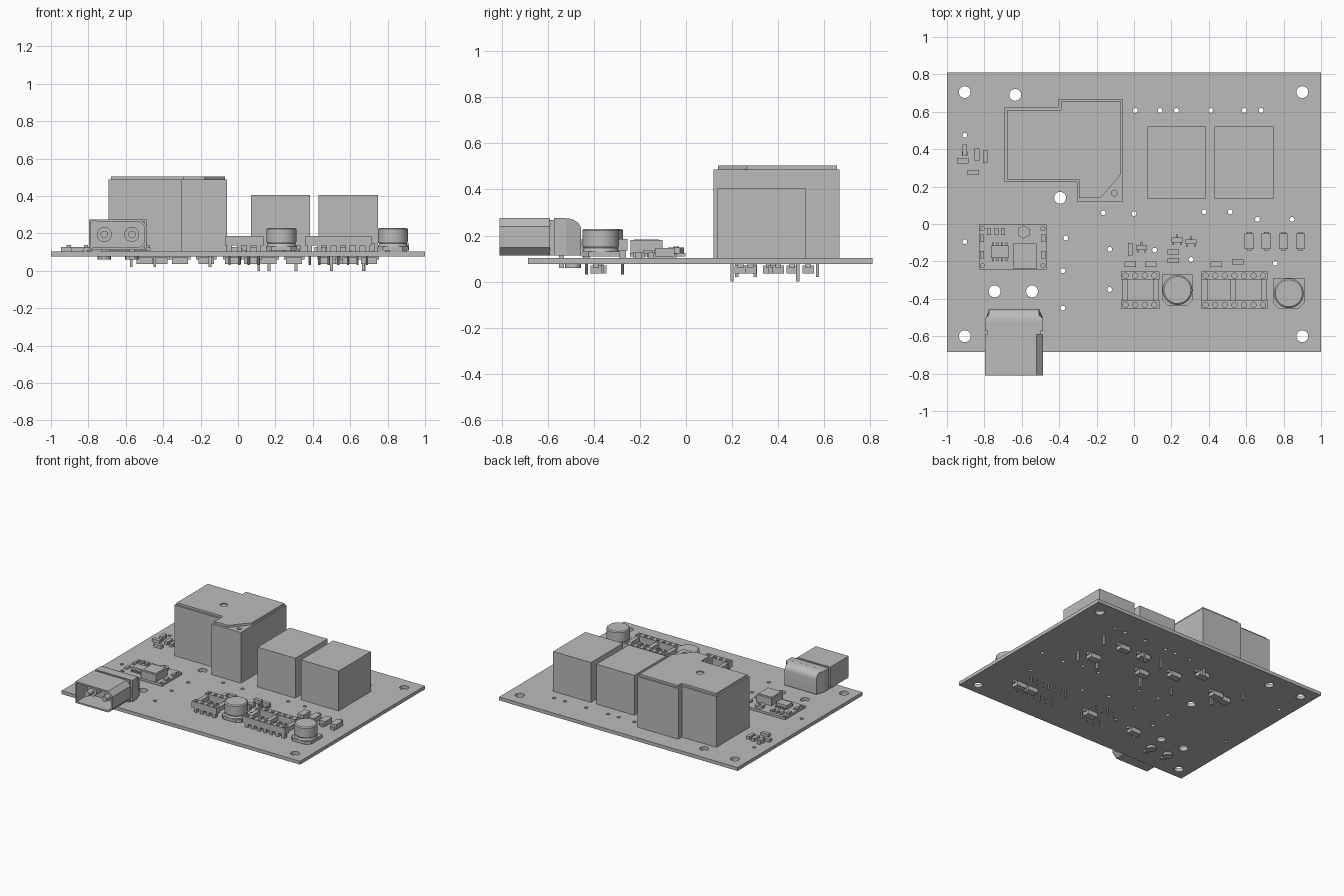
import bpy
import bmesh
import math
from mathutils import Matrix, Vector

cube = bpy.data.objects.get("Cube")
if cube:
    bpy.data.objects.remove(cube, do_unlink=True)

grey = bpy.data.materials.new("plain grey")
grey.use_nodes = True
COLOUR = (0.5, 0.5, 0.5, 1)
grey.diffuse_color = COLOUR
grey.node_tree.nodes["Principled BSDF"].inputs["Base Color"].default_value = COLOUR

TOP, UNDER = 0.103, 0.077   # board faces
made = []


def box(bm, x0, x1, y0, y1, z0, z1):
    size = Matrix.Diagonal((x1 - x0, y1 - y0, z1 - z0, 1))
    place = Matrix.Translation(((x0 + x1) / 2, (y0 + y1) / 2, (z0 + z1) / 2))
    return bmesh.ops.create_cube(bm, size=1, matrix=place @ size)["verts"]


def block(bm, x, y, w, d, z0, z1):
    return box(bm, x - w / 2, x + w / 2, y - d / 2, y + d / 2, z0, z1)


def rod(bm, x, y, r, z0, z1, sides=16, top=None):
    bmesh.ops.create_cone(bm, cap_ends=True, segments=sides, radius1=r,
                          radius2=r if top is None else top, depth=z1 - z0,
                          matrix=Matrix.Translation((x, y, (z0 + z1) / 2)))


def prism(bm, points, along):
    face = bm.faces.new([bm.verts.new(p) for p in points])
    ext = bmesh.ops.extrude_face_region(bm, geom=[face], use_keep_orig=True)
    moved = [v for v in ext["geom"] if isinstance(v, bmesh.types.BMVert)]
    bmesh.ops.translate(bm, verts=moved, vec=Vector(along))
    bmesh.ops.recalc_face_normals(bm, faces=bm.faces)


def finish(bm, name):
    mesh = bpy.data.meshes.new(name)
    bm.to_mesh(mesh)
    bm.free()
    mesh.materials.append(grey)
    ob = bpy.data.objects.new(name, mesh)
    bpy.context.collection.objects.link(ob)
    made.append(ob)
    return ob


def drill(ob, holes, z0, z1):
    """Cut round holes given as (x, y, radius)."""
    bm = bmesh.new()
    for x, y, r in holes:
        rod(bm, x, y, r, z0, z1)
    cutter = finish(bm, "drill")
    made.remove(cutter)
    cutter.hide_render = True
    mod = ob.modifiers.new("holes", "BOOLEAN")
    mod.operation, mod.solver, mod.object = "DIFFERENCE", "EXACT", cutter
    graph = bpy.context.evaluated_depsgraph_get()
    ob.data = bpy.data.meshes.new_from_object(ob.evaluated_get(graph))
    ob.modifiers.clear()
    bpy.data.objects.remove(cutter, do_unlink=True)


# Circuit board with mounting holes and vias
bm = bmesh.new()
box(bm, -1, 1, -0.685, 0.81, UNDER, TOP)
board = finish(bm, "circuit_board")
mounts = [(-.905, .705), (-.635, .69), (.9, .705), (-.395, .14),
          (-.745, -.36), (-.545, -.36), (-.905, -.6), (.9, -.6)]
vias = [(x, .607) for x in (.007, .14, .227, .41, .59, .68)]
vias += [(-.905, .475), (-.165, .06), (0, .055), (.375, .065), (.515, .065),
         (.66, .025), (.845, .025), (-.905, -.095), (-.365, -.075), (-.13, -.135),
         (.11, -.14), (.305, -.19), (.755, -.21), (-.38, -.25), (-.13, -.35), (-.38, -.45)]
drill(board, [(x, y, .032) for x, y in mounts] + [(x, y, .013) for x, y in vias], 0, .2)

# Large stepped relay and its lid
outline = [(-.692, .225), (-.305, .225), (-.305, .12), (-.06, .12),
           (-.06, .667), (-.403, .667), (-.403, .625), (-.692, .625)]
bm = bmesh.new()
prism(bm, [(x, y, TOP) for x, y in outline], (0, 0, .487 - TOP))
drill(finish(bm, "relay_body"), [(-.105, .165, .016)], .475, .6)
lid_outline = [(-.68, .237), (-.293, .237), (-.293, .138), (-.18, .138), (-.07, .265),
               (-.07, .655), (-.391, .655), (-.391, .61), (-.68, .61)]
bm = bmesh.new()
prism(bm, [(x, y, .487) for x, y in lid_outline], (0, 0, .016))
drill(finish(bm, "relay_lid"), [(-.395, .395, .027)], .495, .6)

# Two plain relays
for side, x in (("right", .227), ("left", .59)):
    bm = bmesh.new()
    block(bm, x, .329, .317, .385, TOP, .405)
    finish(bm, "small_relay_" + side)

# Power connector: hollow shell, flange, rounded rear cap, contacts
bm = bmesh.new()
X0, X1, Z0, Z1, C = -.797, -.486, .113, .275, .035
shell = [(X0, Z0), (X1 - C, Z0), (X1, Z0 + C), (X1, Z1 - C), (X1 - C, Z1), (X0, Z1)]
prism(bm, [(x, -.81, z) for x, z in shell], (0, .22, 0))
front = min(bm.faces, key=lambda f: f.calc_center_median().y)
bmesh.ops.inset_region(bm, faces=[front], thickness=.014)
front = min((f for f in bm.faces if len(f.verts) == 6), key=lambda f: f.calc_center_median().y)
pocket = bmesh.ops.extrude_discrete_faces(bm, faces=[front])["faces"][0]
bmesh.ops.translate(bm, verts=pocket.verts[:], vec=(0, .15, 0))
finish(bm, "connector_shell")
bm = bmesh.new()
box(bm, X0 + .015, X1 - .015, -.592, -.57, Z0, Z1 - .008)
box(bm, X0, X1, -.572, -.52, Z0, Z1)
cap = [(-.522, Z0), (-.455, Z0), (-.455, .225)]
for i in range(1, 7):
    a = math.radians(15 * i)
    cap.append((-.522 + .067 * math.cos(a), .225 + .05 * math.sin(a)))
prism(bm, [(X0, y, z) for y, z in cap], (X1 - X0, 0, 0))
for v in bm.verts:   # taper towards the rear
    if v.co.y > -.49:
        v.co.x += .022 if v.co.x < -.64 else -.022
finish(bm, "connector_rear_cap")
bm = bmesh.new()
for x in (-.715, -.568):
    for r, y0 in ((.04, -.73), (.02, -.79)):
        bmesh.ops.create_cone(bm, cap_ends=True, segments=20, radius1=r, radius2=r, depth=-.65 - y0,
                              matrix=Matrix.Translation((x, (y0 - .65) / 2, .194))
                              @ Matrix.Rotation(math.pi / 2, 4, "X"))
    block(bm, x, -.54, .03, .02, .06, Z0)
    rod(bm, x, -.49, .035, .06, UNDER)
finish(bm, "connector_contacts")

# Converter module on its own small board
bm = bmesh.new()
box(bm, -.83, -.467, -.243, -.003, TOP + .005, .125)
module = finish(bm, "module_board")
corners = [(x, y, .011) for x in (-.81, -.487) for y in (-.025, -.222)]
drill(module, corners, 0, .2)
bm = bmesh.new()
box(bm, -.645, -.52, -.24, -.103, .125, .18)
box(bm, -.635, -.53, -.225, -.118, .18, .183)
finish(bm, "module_inductor")
bm = bmesh.new()
box(bm, -.765, -.672, -.182, -.115, .125, .155)
for i in range(4):
    block(bm, -.754 + .024 * i, -.148, .01, .1, .125, .138)
finish(bm, "module_chip")
bm = bmesh.new()
rod(bm, -.59, -.043, .035, .125, .147, 6)
rod(bm, -.59, -.043, .012, .147, .152)
for x in (-.775, -.735, -.7):
    block(bm, x, -.04, .02, .035, .125, .14)
for x in (-.812, -.485):
    for y in (-.075, -.165):
        block(bm, x, y, .022, .04, .125, .137)
finish(bm, "module_parts")

# Chip sockets with drilled contact rails, bridges and legs
ROWS = (-.276, -.432)
for name, x0, x1, first, count in (("small", -.07, .137, -.045, 4), ("large", .357, .713, .383, 7)):
    pins = [(first + .0512 * i, y) for i in range(count) for y in ROWS]
    bm = bmesh.new()
    for y in ROWS:
        box(bm, x0, x1, y - .022, y + .022, .135, .185)
    drill(finish(bm, name + "_socket_rails"), [(x, y, .014) for x, y in pins], .165, .3)
    bm = bmesh.new()
    bridges = [x0 + .02, x1 - .02] + ([x0 + .17] if count > 4 else [])
    for x in bridges:
        block(bm, x, -.354, .03, .115, .14, .175)
    finish(bm, name + "_socket_bridges")
    bm = bmesh.new()
    for x, y in pins:
        block(bm, x, y, .024, .03, TOP, .136)
        rod(bm, x, y, .006, .03, TOP, 8)
    finish(bm, name + "_socket_legs")

# Can capacitors with a pinched waist
for side, x, y in (("right", .232, -.353), ("left", .828, -.37)):
    bm = bmesh.new()
    base = block(bm, x, y, .165, .165, TOP + .005, .13)
    edges = {e for v in base for e in v.link_edges
             if abs(e.verts[0].co.z - e.verts[1].co.z) > .01 and v.co.y < y}
    bmesh.ops.bevel(bm, geom=list(edges), offset=.03, segments=1, affect="EDGES")
    finish(bm, "capacitor_base_" + side)
    bm = bmesh.new()
    rod(bm, x, y, .08, .13, .145, 32, .074)
    rod(bm, x, y, .074, .145, .155, 32, .08)
    rod(bm, x, y, .08, .155, .222, 32)
    rod(bm, x, y, .08, .222, .229, 32, .072)
    finish(bm, "capacitor_can_" + side)

# Row of four diodes
for i in range(4):
    x = .617 + .091 * i
    bm = bmesh.new()
    block(bm, x, -.092, .05, .085, TOP + .005, .145)
    block(bm, x, -.092, .028, .1, TOP, .122)
    finish(bm, "diode_%d" % (i + 1))

# Small chip resistors: upright ones, then flat ones
upright = [(-.84, .37), (-.795, .36), (-.02, -.135)]
flat = [(-.915, .338), (-.86, .275), (.21, -.15), (.21, -.195),
        (-.02, -.215), (.09, -.215), (.44, -.215), (.555, -.205)]
bm = bmesh.new()
for spots, w, d in ((upright, .026, .066), (flat, .062, .028)):
    for x, y in spots:
        block(bm, x, y, w, d, TOP, .126)
finish(bm, "chip_resistors")

# Three-legged transistors
bm = bmesh.new()
for x, y in ((-.905, .395), (.04, -.125), (.23, -.085), (.305, -.095)):
    w, d = (.026, .06) if x < 0 else (.06, .026)
    block(bm, x, y, w, d, TOP + .004, .138)
    for dx, dy in ((-.02, -.018), (.02, -.018), (0, .018)):
        block(bm, x + dx * w / .06, y + dy, .01, .02, TOP, .118)
finish(bm, "transistors")

# Underside surface parts
bm = bmesh.new()
for x, y in ((.56, .236), (.48, .46), (.3, .46), (.163, .28), (-.026, .4), (-.17, .53),
             (-.5, .36), (-.42, .38), (.7, -.39), (.6, -.39), (.074, -.38), (-.31, -.37)):
    block(bm, x, y, .085, .05, .035, .07)
    block(bm, x, y, .11, .025, .06, UNDER)
finish(bm, "underside_parts")

# Underside relay pins
bm = bmesh.new()
for x, y in ((.67, .2), (.676, .485), (.5, .2), (.11, .2), (.166, .485), (.31, .485),
             (-.57, .485), (-.445, .3), (-.15, .57), (-.15, .22)):
    block(bm, x, y, .014, .014, 0 if x > 0 else .02, UNDER)
finish(bm, "relay_pins")

# Shading that keeps edges crisp
bpy.ops.object.select_all(action="DESELECT")
for ob in made:
    ob.select_set(True)
bpy.context.view_layer.objects.active = board
bpy.ops.object.shade_smooth_by_angle(angle=math.radians(30))
